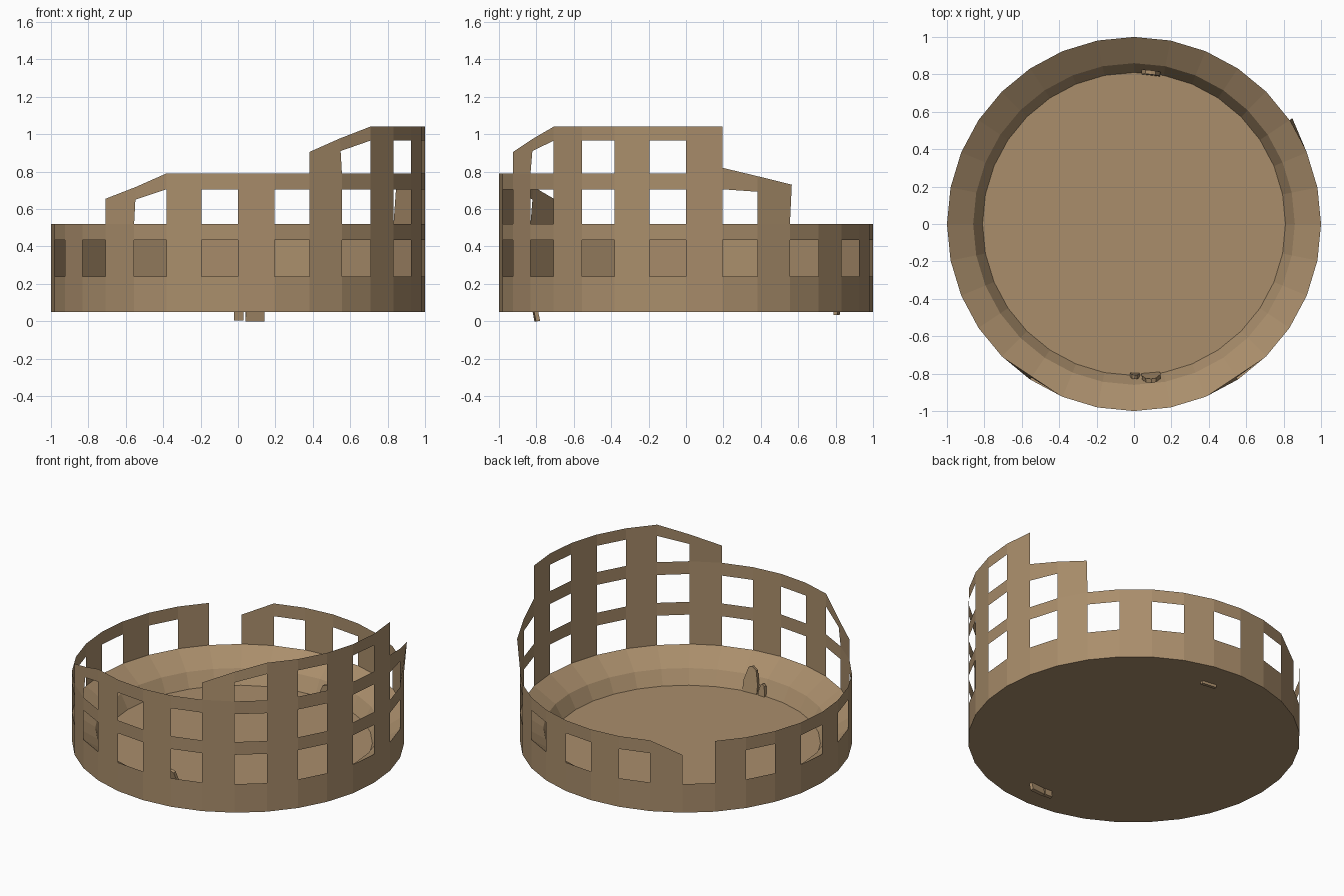
import bpy, bmesh, math
from mathutils import Vector, Matrix

if "Cube" in bpy.data.objects:
    bpy.data.objects.remove(bpy.data.objects["Cube"])

N = 32
STEP = 2 * math.pi / N
BASE = 0.05

stone = bpy.data.materials.new("tan stone")
stone.diffuse_color = (0.40, 0.27, 0.148, 1)
stone.use_nodes = True
stone.node_tree.nodes["Principled BSDF"].inputs["Base Color"].default_value = stone.diffuse_color


def finish(bm, name):
    bmesh.ops.remove_doubles(bm, verts=bm.verts, dist=0.0005)
    me = bpy.data.meshes.new(name)
    bm.to_mesh(me)
    bm.free()
    me.materials.append(stone)
    ob = bpy.data.objects.new(name, me)
    bpy.context.collection.objects.link(ob)
    return ob


def ring_point(i, r, z):
    # index 0 is the front (-y), counting counter-clockwise from above
    a = -math.pi / 2 + i * STEP
    return Vector((r * math.cos(a), r * math.sin(a), z))


def quad(bm, pts):
    bm.faces.new([bm.verts.new(p) for p in pts])


def tier(name, first, last, sill, lintel, top, tops={}, lintels={}, lean={}, open_at=()):
    """One storey of wall: solid even bays, windows in odd bays.
    tops / lintels override the heights at ruined corners,
    lean scales the radius of a corner's broken top edge."""
    bm = bmesh.new()

    def pt(i, z):
        zt = tops.get(i, top)
        f = max(0, (z - sill) / (zt - sill))
        return ring_point(i, 1 + (lean.get(i, 1) - 1) * f, z)

    for k in range(first, last + 1):
        t0, t1 = tops.get(k, top), tops.get(k + 1, top)
        if k in open_at:
            continue
        if k % 2:   # lintel over window
            l0, l1 = lintels.get(k, lintel), lintels.get(k + 1, lintel)
            quad(bm, [pt(k, l0), pt(k + 1, l1), pt(k + 1, t1), pt(k, t0)])
        else:       # solid pier
            quad(bm, [pt(k, sill), pt(k + 1, sill), pt(k + 1, t1), pt(k, t0)])
    return finish(bm, name)


# Wall storeys, ruined at their ends
# the lower storey has one broken window; the pier beside it slopes down
tier("lower_wall", -12, 18, 0.24, 0.435, 0.52, tops={19: 0.435})
tier("middle_wall", -4, 8, 0.52, 0.705, 0.79,
     tops={-4: 0.655, -3: 0.718}, lintels={-3: 0.65}, lean={-3: 0.981})
tier("middle_wall_broken_end", 9, 10, 0.52, 0.705, 0.79,
     tops={9: 0.82, 10: 0.775, 11: 0.73}, lintels={10: 0.692}, lean={11: 1.018})
tier("upper_wall", 2, 8, 0.79, 0.965, 1.04,
     tops={2: 0.905, 3: 0.977}, lintels={3: 0.91}, lean={3: 0.981})

# Bowl: plinth outside, sloped seating inside, floor and underside
bm = bmesh.new()
profile = [(1, BASE), (1, 0.24), (0.86, 0.145), (0.81, BASE + 0.004)]
for (r0, z0), (r1, z1) in zip(profile, profile[1:]):
    for i in range(N):
        quad(bm, [ring_point(i, r0, z0), ring_point(i + 1, r0, z0),
                  ring_point(i + 1, r1, z1), ring_point(i, r1, z1)])
quad(bm, [ring_point(i, 0.81, BASE + 0.004) for i in range(N)])
quad(bm, [ring_point(-i, 1, BASE) for i in range(N)])
finish(bm, "bowl_and_floor")


# Small standing slabs at the arena edge
def slab(name, x, y, width, thick, z0, z1, lean, turn):
    outline = [(-.5, 0), (.5, 0), (.5, .55), (.25, .95), (0, 1), (-.3, .9), (-.5, .5)]
    h = z1 - z0
    bm = bmesh.new()
    f = bm.faces.new([bm.verts.new((u * width, -thick / 2, v * h)) for u, v in outline])
    ext = bmesh.ops.extrude_face_region(bm, geom=[f])
    bmesh.ops.translate(bm, vec=(0, thick, 0),
                        verts=[g for g in ext["geom"] if isinstance(g, bmesh.types.BMVert)])
    bmesh.ops.recalc_face_normals(bm, faces=bm.faces)
    m = Matrix.Translation((x, y, z0)) @ Matrix.Rotation(turn, 4, 'Z') @ Matrix.Rotation(lean, 4, 'X')
    bmesh.ops.transform(bm, matrix=m, verts=bm.verts)
    finish(bm, name)


slab("front_large_slab", 0.09, -0.795, 0.10, 0.022, 0.0, 0.22, 0.20, 0.08)
slab("front_small_slab", 0.005, -0.80, 0.05, 0.022, 0.005, 0.13, 0.15, -0.05)
slab("back_slab", 0.09, 0.805, 0.10, 0.022, 0.033, 0.15, -0.05, -0.12)
